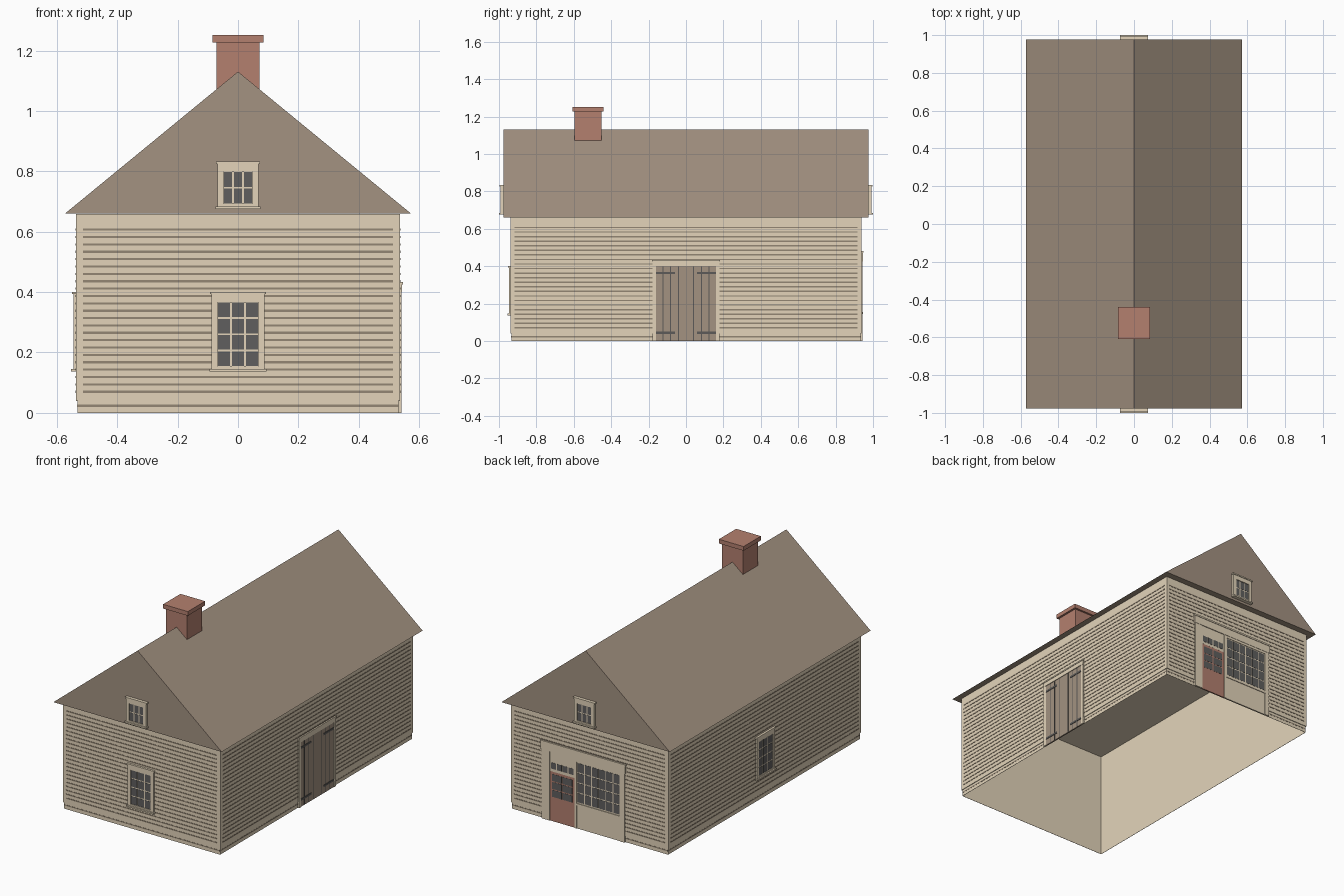
import bpy, bmesh
from mathutils import Vector

cube = bpy.data.objects.get("Cube")
if cube:
    bpy.data.objects.remove(cube, do_unlink=True)


def material(name, code):
    srgb = [int(code[i:i + 2], 16) / 255 for i in (0, 2, 4)]
    col = [((c + 0.055) / 1.055) ** 2.4 for c in srgb] + [1]
    m = bpy.data.materials.new(name)
    m.use_nodes = True
    m.diffuse_color = col
    m.node_tree.nodes["Principled BSDF"].inputs["Base Color"].default_value = col
    return m


CREAM = material("cream_paint", "E3D4BA")
SHADOW = material("clapboard_shadow", "948674")
BROWN = material("weathered_brown", "A39281")
BRICK = material("brick_red", "B4806F")
GLASS = material("window_glass", "605F5E")
IRON = material("dark_iron", "5C5A58")

HX, HY, EAVE, GAP = 0.53, 0.932, 0.66, 0.0005


def finish(name, bm, mats):
    bmesh.ops.recalc_face_normals(bm, faces=bm.faces)
    mesh = bpy.data.meshes.new(name)
    bm.to_mesh(mesh)
    bm.free()
    for m in mats:
        mesh.materials.append(m)
    ob = bpy.data.objects.new(name, mesh)
    bpy.context.collection.objects.link(ob)
    return ob


def build(name, boxes):
    """One object from (corner, corner, material) boxes."""
    bm = bmesh.new()
    mats = []
    for a, b, mat in boxes:
        if mat not in mats:
            mats.append(mat)
        a, b = Vector(a), Vector(b)
        verts = bmesh.ops.create_cube(bm, size=1)["verts"]
        for v in verts:
            v.co = (a + b) / 2 + v.co * Vector(abs(p - q) for p, q in zip(a, b))
        for f in {f for v in verts for f in v.link_faces}:
            f.material_index = mats.index(mat)
    return finish(name, bm, mats)


# Each wall maps (along, outward depth, height) to the model's space
WALLS = {
    "front": lambda u, d, z: (u, -HY - d, z),
    "back": lambda u, d, z: (u, HY + d, z),
    "left": lambda u, d, z: (HX + d, u, z),
    "right": lambda u, d, z: (-HX - d, u, z),
}


def plate(wall, u0, u1, z0, z1, depth, mat, start=GAP):
    at = WALLS[wall]
    return at(u0, start, z0), at(u1, depth, z1), mat


def panes(wall, u0, u1, z0, z1, cols, rows, depth, bar=0.006):
    w, h = (u1 - u0 + bar) / cols, (z1 - z0 + bar) / rows
    return [plate(wall, u0 + i * w, u0 + (i + 1) * w - bar,
                  z0 + j * h, z0 + (j + 1) * h - bar, depth + 0.001, GLASS, depth - 0.001)
            for i in range(cols) for j in range(rows)]


def window(name, wall, z0, z1, half, rows, trim, base=0.0):
    """Framed sash window with cap and sill."""
    face, edge = base + 0.015, half - trim
    boxes = [plate(wall, s * edge, s * half, z0, z1, face, CREAM, base) for s in (-1, 1)]
    boxes += [plate(wall, -edge, edge, z1 - 0.032, z1, face, CREAM, base),
              plate(wall, -edge, edge, z0, z0 + 0.012, face, CREAM, base),
              plate(wall, -edge, edge, z0 + 0.012, z1 - 0.032, face - 0.005, CREAM, base),
              plate(wall, -half - 0.005, half + 0.005, z1 - 0.005, z1 + 0.003, face + 0.004, CREAM, base),
              plate(wall, -half - 0.006, half + 0.006, z0 - 0.006, z0 + 0.003, face + 0.008, CREAM, base)]
    boxes += panes(wall, -edge + 0.001, edge - 0.001, z0 + 0.013, z1 - 0.033, 3, rows, face - 0.005)
    build(name, boxes)


# Wall shell with ceiling, open underneath
bm = bmesh.new()
for v in bmesh.ops.create_cube(bm, size=2)["verts"]:
    v.co = (v.co.x * HX, v.co.y * HY, (v.co.z + 1) / 2 * (EAVE - 0.002))
bm.normal_update()
bmesh.ops.delete(bm, geom=[f for f in bm.faces if f.normal.z < -0.5], context="FACES_ONLY")
finish("walls", bm, [CREAM])

# Siding panel, clapboard lines and base board on every wall
for wall in WALLS:
    half = HX if wall in ("front", "back") else HY
    inner = half - 0.016
    build(wall + "_siding", [plate(wall, -half - 0.006, half + 0.006, 0.04, EAVE - 0.001, 0.006, CREAM)])
    build(wall + "_clapboards", [
        plate(wall, -inner, inner, z - 0.0035, z + 0.0035, 0.0075, SHADOW, 0.005)
        for z in (0.07 + 0.0244 * i for i in range(23))])
    build(wall + "_base_board", [
        plate(wall, -half, half, 0, 0.04, 0.002, CREAM),
        plate(wall, -half, half, 0.02, 0.027, 0.003, SHADOW)])

# Roof prism with solid gables
bm = bmesh.new()
RX, RY, RIDGE = 0.573, 0.977, 1.13
tri = bm.faces.new([bm.verts.new((x, -RY, z)) for x, z in ((-RX, EAVE), (RX, EAVE), (0, RIDGE))])
ext = bmesh.ops.extrude_face_region(bm, geom=[tri], use_keep_orig=True)["geom"]
bmesh.ops.translate(bm, verts=[g for g in ext if isinstance(g, bmesh.types.BMVert)], vec=(0, 2 * RY, 0))
finish("roof", bm, [BROWN])

# Chimney and cap
build("chimney", [((-0.071, -0.597, 0.95), (0.071, -0.452, 1.23), BRICK)])
build("chimney_cap", [((-0.084, -0.608, 1.226), (0.084, -0.44, 1.252), BRICK)])

# Sash windows
window("front_window", "front", 0.143, 0.398, 0.088, 4, 0.02)
window("right_window", "right", 0.143, 0.398, 0.088, 4, 0.02)
for wall in ("front", "back"):
    window(wall + "_gable_window", wall, 0.681, 0.83, 0.068, 2, 0.02, RY - HY)

# Double plank door on the left side
door = [plate("left", -0.16, 0.16, 0, 0.4, 0.009, BROWN),
        plate("left", -0.18, 0.18, 0.4, 0.425, 0.013, CREAM),
        plate("left", -0.183, 0.183, 0.425, 0.433, 0.016, CREAM)]
for s in (-1, 1):
    door.append(plate("left", s * 0.16, s * 0.18, 0, 0.4, 0.012, CREAM))
    door += [plate("left", s * u - 0.0025, s * u + 0.0025, 0.002, 0.398, 0.01, IRON, 0.008)
             for u in (0.04, 0.083, 0.123)]
    door += [plate("left", s * 0.06, s * 0.16, z - 0.006, z + 0.006, 0.0115, IRON, 0.008)
             for z in (0.044, 0.363)]
build("plank_door", door)

# Shop front on the back: surround, header, door, transom, display window
build("shop_surround", [
    plate("back", -0.242, 0.1, 0, 0.44, 0.009, CREAM),
    plate("back", 0.268, 0.322, 0, 0.44, 0.012, CREAM),
    plate("back", 0.1, 0.268, 0.305, 0.44, 0.009, CREAM),
    plate("back", 0.083, 0.1, 0, 0.43, 0.012, CREAM),
    plate("back", -0.242, -0.212, 0, 0.44, 0.012, CREAM),
    plate("back", -0.247, 0.327, 0.425, 0.472, 0.014, CREAM),
    plate("back", -0.251, 0.331, 0.472, 0.482, 0.017, CREAM)])
build("shop_door", [plate("back", 0.1, 0.268, 0, 0.308, 0.0085, BRICK)]
      + panes("back", 0.116, 0.252, 0.15, 0.29, 2, 3, 0.0085))
build("transom_window", panes("back", 0.108, 0.26, 0.322, 0.36, 4, 1, 0.009))
build("display_window", [
    plate("back", -0.212, 0.083, 0.41, 0.425, 0.012, CREAM),
    plate("back", -0.216, 0.086, 0.143, 0.155, 0.013, CREAM)]
      + panes("back", -0.207, 0.078, 0.163, 0.404, 6, 4, 0.009))
